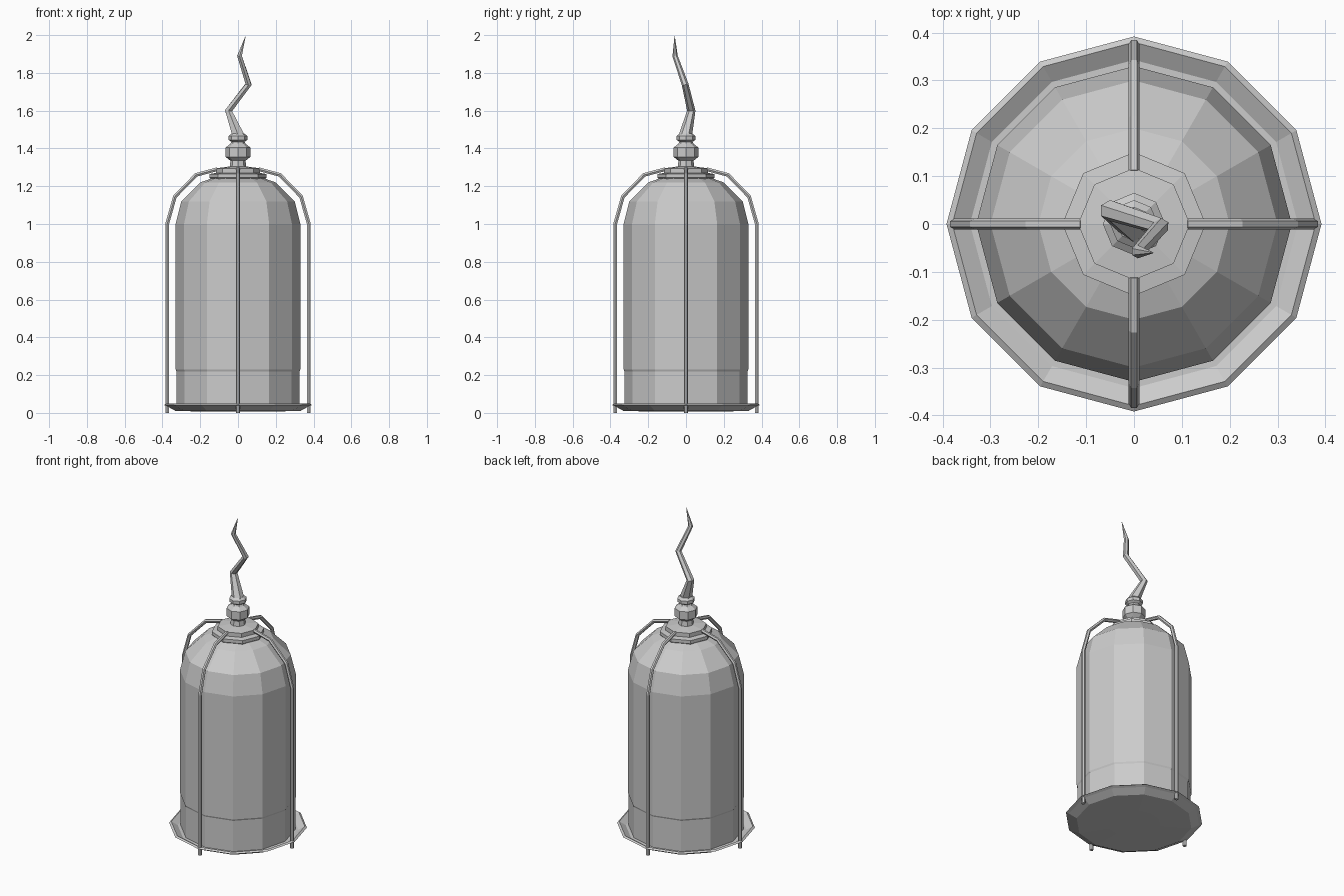
import bpy
from math import cos, sin, pi
from mathutils import Vector

if "Cube" in bpy.data.objects:
    bpy.data.objects.remove(bpy.data.objects["Cube"])


def make_object(name, verts, faces):
    mesh = bpy.data.meshes.new(name)
    mesh.from_pydata(verts, [], faces)
    mesh.update()
    obj = bpy.data.objects.new(name, mesh)
    bpy.context.collection.objects.link(obj)
    return obj


def skin_rings(name, rings):
    # joins equal-sized rings of points into a capped skin
    n = len(rings[0])
    verts = [p for ring in rings for p in ring]
    faces = [list(range(n))[::-1]]
    for k in range(len(rings) - 1):
        for i in range(n):
            j = (i + 1) % n
            faces.append([k * n + i, k * n + j, (k + 1) * n + j, (k + 1) * n + i])
    faces.append([(len(rings) - 1) * n + i for i in range(n)])
    return make_object(name, verts, faces)


def lathe(name, profile, sides):
    return skin_rings(name, [[(r * cos(2 * pi * i / sides), r * sin(2 * pi * i / sides), z)
                              for i in range(sides)] for r, z in profile])


def tube(name, points, radii, sides, side_dir):
    # sweeps a polygon along a path, tilting each ring to the local direction
    pts = [Vector(p) for p in points]
    rings = []
    for k, p in enumerate(pts):
        t = Vector()
        if k > 0:
            t += (p - pts[k - 1]).normalized()
        if k < len(pts) - 1:
            t += (pts[k + 1] - p).normalized()
        t.normalize()
        u = (side_dir - t * side_dir.dot(t)).normalized()
        v = t.cross(u)
        rings.append([p + radii[k] * (cos(a) * u + sin(a) * v)
                      for a in (2 * pi * i / sides for i in range(sides))])
    return skin_rings(name, rings)


# shallow dish base with a raised lip
lathe("base_dish", [(0.15, 0.007), (0.33, 0.010), (0.375, 0.035), (0.392, 0.042),
                    (0.38, 0.05), (0.343, 0.028), (0.2, 0.028)], 12)

# twelve-sided bell
lathe("dome", [(0.326, 0.028), (0.326, 0.22), (0.33, 0.23), (0.33, 1.0), (0.30, 1.12),
               (0.20, 1.22), (0.13, 1.245)], 12)

# stepped cap on top of the bell
lathe("cap", [(0.14, 1.235), (0.15, 1.245), (0.15, 1.265), (0.117, 1.27),
              (0.117, 1.295), (0.04, 1.305)], 8)

# turned finial
lathe("finial", [(0.045, 1.295), (0.04, 1.335), (0.065, 1.355), (0.065, 1.405),
                 (0.04, 1.425), (0.035, 1.435), (0.05, 1.445), (0.05, 1.465),
                 (0.035, 1.478)], 8)

# crooked spike
tube("crooked_spike",
     [(0.005, -0.005, 1.46), (-0.05, 0.028, 1.60), (0.056, -0.005, 1.74),
      (0.008, -0.058, 1.89), (0.04, -0.06, 1.995)],
     [0.036, 0.022, 0.018, 0.014, 0.001], 6, Vector((0, 1, 0)))

# four cage bars
for k in range(4):
    d = Vector((cos(k * pi / 2), sin(k * pi / 2), 0))
    side = Vector((-d.y, d.x, 0))
    path = [d * r + Vector((0, 0, z)) for r, z in
            [(0.375, 0.0), (0.375, 1.0), (0.334, 1.145), (0.222, 1.26), (0.11, 1.29)]]
    tube(f"cage_bar_{k + 1}", path, [0.0115] * 5, 6, side)
